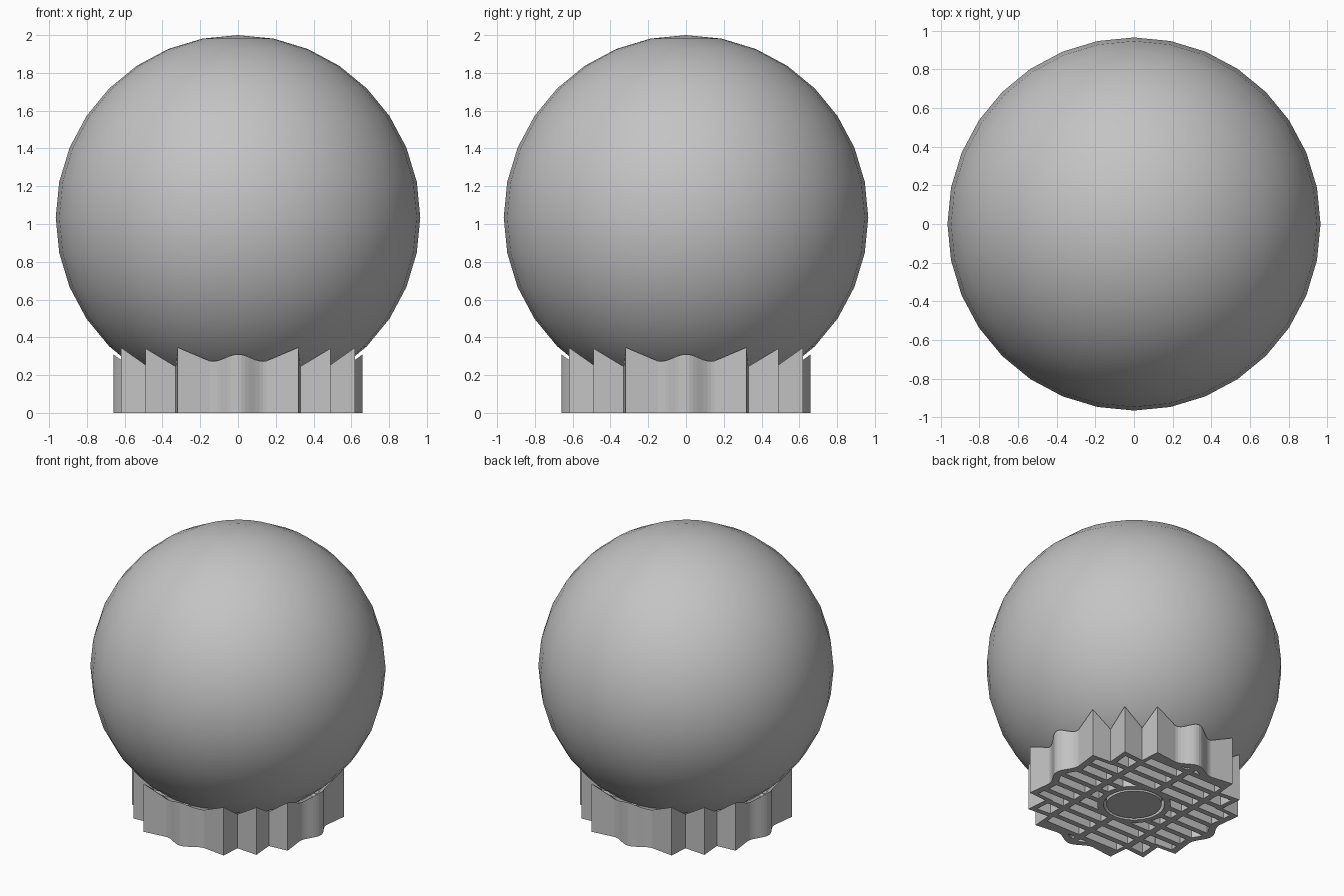
import bpy, bmesh, math

if "Cube" in bpy.data.objects:
    bpy.data.objects.remove(bpy.data.objects["Cube"])

grey = bpy.data.materials.new("plain grey")
grey.use_nodes = True
COLOUR = (0.55, 0.55, 0.55, 1)
grey.diffuse_color = COLOUR
grey.node_tree.nodes["Principled BSDF"].inputs["Base Color"].default_value = COLOUR

RADIUS, CENTRE, CLEARANCE = 0.965, 1.035, 0.015


def finish(name, bm):
    bmesh.ops.recalc_face_normals(bm, faces=bm.faces)
    mesh = bpy.data.meshes.new(name)
    bm.to_mesh(mesh)
    bm.free()
    mesh.materials.append(grey)
    obj = bpy.data.objects.new(name, mesh)
    bpy.context.collection.objects.link(obj)
    return obj


def seat_height(x, y):
    """Height of the spherical seat above a point of the stand."""
    return CENTRE - math.sqrt((RADIUS + CLEARANCE) ** 2 - x * x - y * y)


def add_ring(bm, outer, inner):
    """Upright wall between two matching outlines, topped by the seat."""
    loops = []
    for pts in (outer, inner):
        loops.append([bm.verts.new((x, y, 0)) for x, y in pts])
        loops.append([bm.verts.new((x, y, seat_height(x, y))) for x, y in pts])
    out_low, out_top, in_low, in_top = loops
    n = len(outer)
    for a, b in ((out_low, out_top), (out_top, in_top), (in_top, in_low), (in_low, out_low)):
        for i in range(n):
            j = (i + 1) % n
            bm.faces.new((a[i], a[j], b[j], b[i]))


def add_box(bm, x0, x1, y0, y1, height):
    verts = bmesh.ops.create_cube(bm, size=1)["verts"]
    for v in verts:
        v.co.x = x1 if v.co.x > 0 else x0
        v.co.y = y1 if v.co.y > 0 else y0
        v.co.z = height if v.co.z > 0 else 0


def circle(radius, count=32):
    return [(radius * math.cos(2 * math.pi * i / count),
             radius * math.sin(2 * math.pi * i / count)) for i in range(count)]


# Ball
bm = bmesh.new()
bmesh.ops.create_uvsphere(bm, u_segments=32, v_segments=16, radius=RADIUS)
bmesh.ops.translate(bm, verts=bm.verts, vec=(0, 0, CENTRE))
for f in bm.faces:
    f.smooth = True
finish("ball", bm)

# Star outline: one eighth, mirrored around; rounded lobes on the axes
eighth = [(0.63 + 0.03 * math.cos(math.pi * i / 8), 0.15 * i / 8) for i in range(9)]
eighth += [(0.62, 0.32), (0.477, 0.33), (0.49, 0.49)]
corners = set()
for x, y in eighth:
    for p, q in ((x, y), (y, x)):
        for sx in (1, -1):
            for sy in (1, -1):
                corners.add((round(sx * p, 4) + 0.0, round(sy * q, 4) + 0.0))
outline = sorted(corners, key=lambda p: math.atan2(p[1], p[0]))

# Stand wall
bm = bmesh.new()
add_ring(bm, outline, [(x * 0.92, y * 0.92) for x, y in outline])
finish("stand_wall", bm)


def reach(offset):
    """Half length of a bar at this offset, ending within the wall."""
    hits = []
    for (x0, y0), (x1, y1) in zip(outline, outline[1:] + outline[:1]):
        a, b = y0 * 0.96 - offset, y1 * 0.96 - offset
        if a * b <= 0 and a != b:
            x = 0.96 * (x0 + (x1 - x0) * a / (a - b))
            if x > 0:
                hits.append(x)
    return min(hits)


def add_bar(bm, offset, thick, along_x):
    edge = abs(offset) + thick / 2
    end = min(reach(edge), reach(abs(offset) - thick / 2))
    hub = math.sqrt(max(0, 0.22 ** 2 - offset ** 2))
    height = seat_height(end, offset) - 0.01
    lo, hi = offset - thick / 2, offset + thick / 2
    spans = [(-end, -hub), (hub, end)] if hub else [(-end, end)]
    for s, e in spans:
        if along_x:
            add_box(bm, s, e, lo, hi, height)
        else:
            add_box(bm, lo, hi, s, e, height)


# Underside lattice
bm = bmesh.new()
for i in range(-5, 6):
    add_bar(bm, i * 0.11, 0.04, True)
finish("stand_slats", bm)
bm = bmesh.new()
for offset in (-0.32, 0, 0.32):
    add_bar(bm, offset, 0.045, False)
finish("stand_crossbars", bm)

# Hub ring and centre plug
bm = bmesh.new()
add_ring(bm, circle(0.24), circle(0.2))
finish("hub_ring", bm)
bm = bmesh.new()
bmesh.ops.create_cone(bm, cap_ends=True, segments=32, radius1=0.18, radius2=0.18, depth=0.1)
bmesh.ops.translate(bm, verts=bm.verts, vec=(0, 0, 0.05))
finish("centre_plug", bm)
